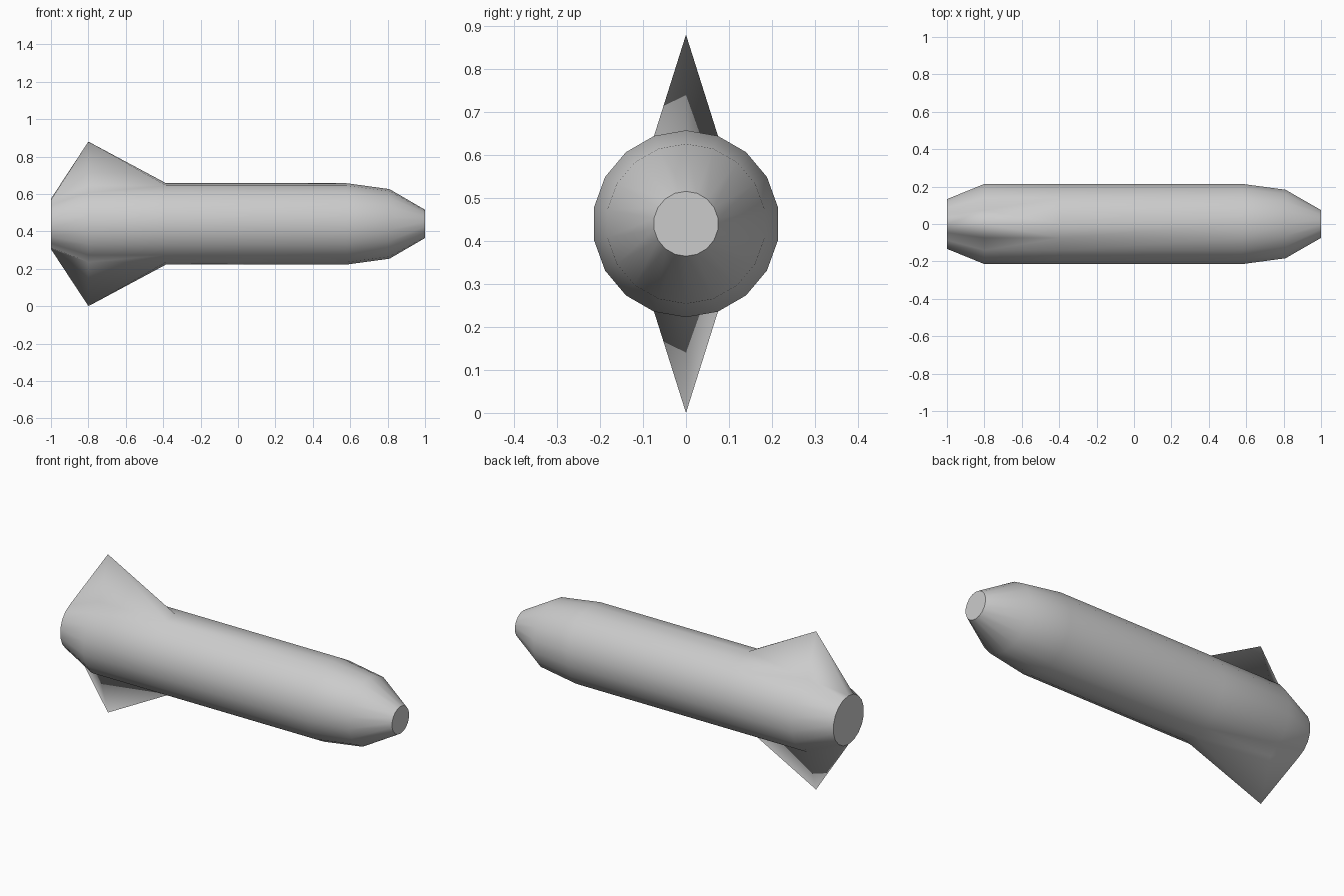
import bpy, bmesh, math

if "Cube" in bpy.data.objects:
    bpy.data.objects.remove(bpy.data.objects["Cube"])

SIDES = 18
AXIS_Z = 0.44
FIN_RADIUS = 0.44
FIN_RING = 1
# (x, radius) from tail to nose
PROFILE = [(-1.0, 0.135), (-0.8, 0.2175), (-0.385, 0.2175),
           (0.58, 0.2175), (0.81, 0.186), (1.0, 0.0755)]
TOP, BOTTOM = 0, SIDES // 2

bm = bmesh.new()

# Body rings; the top and bottom points of one ring are pulled out into fins
rings = []
for k, (x, radius) in enumerate(PROFILE):
    ring = []
    for i in range(SIDES):
        a = 2 * math.pi * i / SIDES
        r = FIN_RADIUS if k == FIN_RING and i in (TOP, BOTTOM) else radius
        ring.append(bm.verts.new((x, r * math.sin(a), AXIS_Z + r * math.cos(a))))
    rings.append(ring)

# Skin between rings, with the leading fin faces split into triangles
for k in range(len(rings) - 1):
    rear, front = rings[k], rings[k + 1]
    for i in range(SIDES):
        j = (i + 1) % SIDES
        a, b, c, d = rear[i], rear[j], front[j], front[i]
        if k == FIN_RING and {i, j} & {TOP, BOTTOM}:
            if i in (TOP, SIDES - 1):
                faces = [(a, b, d), (b, c, d)]
            else:
                faces = [(a, b, c), (a, c, d)]
        else:
            faces = [(a, b, c, d)]
        for f in faces:
            bm.faces.new(f).smooth = True

# Flat tail and nose caps
for ring in (rings[0], rings[-1]):
    cap = bm.faces.new(ring)
    cap.smooth = False
    for e in cap.edges:
        e.smooth = False

bmesh.ops.recalc_face_normals(bm, faces=bm.faces[:])
mesh = bpy.data.meshes.new("finned_body")
bm.to_mesh(mesh)
bm.free()
body = bpy.data.objects.new("finned_body", mesh)
bpy.context.collection.objects.link(body)
